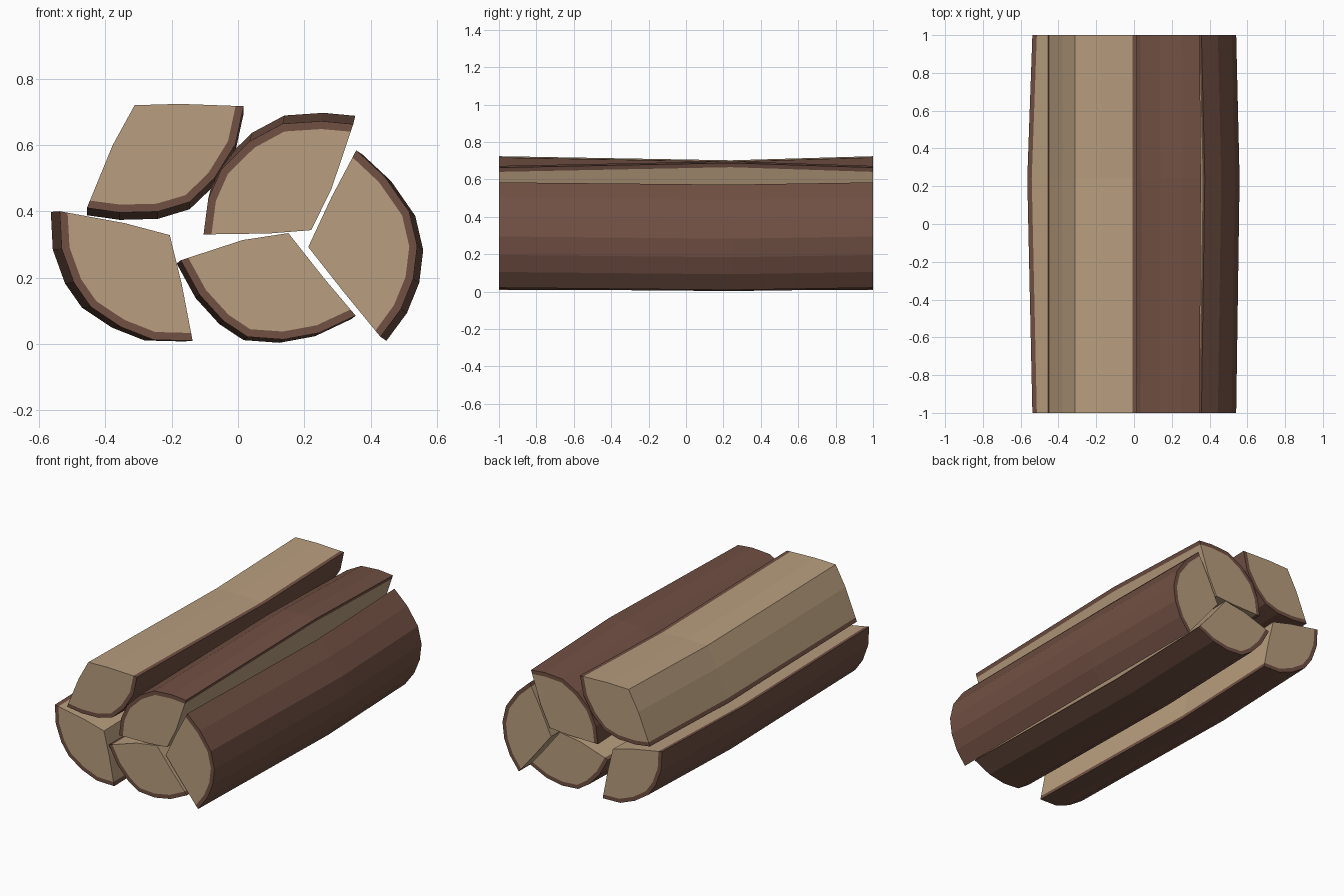
import bpy, bmesh
from mathutils import Vector

if "Cube" in bpy.data.objects:
    bpy.data.objects.remove(bpy.data.objects["Cube"])

BARK = 0.024      # bark thickness
MID_Y = 0.24      # position of the bowed middle section


def material(name, color):
    m = bpy.data.materials.new(name)
    m.diffuse_color = color
    m.use_nodes = True
    m.node_tree.nodes["Principled BSDF"].inputs["Base Color"].default_value = m.diffuse_color
    return m


wood = material("split_wood", (0.48, 0.34, 0.21, 1))
bark = material("bark", (0.165, 0.08, 0.056, 1))


def split_log(name, apex, side_a, side_b, arc, shift):
    """Wedge of a trunk: apex, a point on each split side, bark arc, bow of the middle."""
    apex, side_a, side_b = Vector(apex), Vector(side_a), Vector(side_b)
    arc = [Vector(p) for p in arc]
    # inner edge of the bark
    inner = []
    for i, p in enumerate(arc):
        if i == 0:
            d = (side_a - p).normalized()
        elif i == len(arc) - 1:
            d = (side_b - p).normalized()
        else:
            t = (arc[i + 1] - arc[i - 1]).normalized()
            d = Vector((-t.y, t.x))
            if d.dot(apex - p) < 0:
                d = -d
        inner.append(p + d * BARK)

    outline = [apex, side_a, inner[0]] + arc + [inner[-1], side_b]
    n, k = len(outline), len(arc)
    bm = bmesh.new()
    rings = []
    for y, s in ((-1, 0), (MID_Y, 1), (1, 0)):
        rings.append([bm.verts.new((p.x + shift[0] * s, y, p.y + shift[1] * s))
                      for p in outline])

    # long sides: split wood next to the apex, bark on the rest
    for r0, r1 in zip(rings, rings[1:]):
        for i in range(n):
            j = (i + 1) % n
            f = bm.faces.new((r0[i], r0[j], r1[j], r1[i]))
            f.material_index = 1 if 2 <= i <= k + 2 else 0

    # ends: wood face with a bark rim
    for ring, y in ((rings[0], -1), (rings[2], 1)):
        rim = ([ring[2]] + [bm.verts.new((p.x, y, p.y)) for p in inner[1:-1]]
               + [ring[k + 3]])
        bm.faces.new([ring[0], ring[1]] + rim + [ring[k + 4]])
        outer = ring[3:3 + k]
        for i in range(k - 1):
            f = bm.faces.new((rim[i], outer[i], outer[i + 1], rim[i + 1]))
            f.material_index = 1

    bmesh.ops.recalc_face_normals(bm, faces=bm.faces)
    me = bpy.data.meshes.new(name)
    bm.to_mesh(me)
    bm.free()
    me.materials.append(wood)
    me.materials.append(bark)
    ob = bpy.data.objects.new(name, me)
    bpy.context.collection.objects.link(ob)


split_log("log_top_left", (-0.312, 0.72), (-0.176, 0.724), (-0.378, 0.6),
          [(0.017, 0.717), (-0.008, 0.602), (-0.071, 0.5), (-0.146, 0.428),
           (-0.242, 0.399), (-0.357, 0.396), (-0.456, 0.41)], (0, -0.022))

split_log("log_top_right", (0.221, 0.343), (0.282, 0.467), (0.095, 0.333),
          [(0.348, 0.663), (0.252, 0.672), (0.134, 0.664), (0.035, 0.611),
           (-0.05, 0.527), (-0.09, 0.437), (-0.104, 0.33)], (0.006, 0.025))

split_log("log_right", (0.212, 0.292), (0.282, 0.442), (0.32, 0.155),
          [(0.357, 0.584), (0.444, 0.503), (0.517, 0.398), (0.541, 0.295),
           (0.529, 0.196), (0.492, 0.105), (0.43, 0.021)], (0.018, -0.012))

split_log("log_bottom_middle", (0.152, 0.334), (0.014, 0.313), (0.261, 0.196),
          [(-0.173, 0.252), (-0.116, 0.148), (-0.044, 0.069), (0.029, 0.021),
           (0.137, 0.013), (0.245, 0.033), (0.355, 0.085)], (-0.012, -0.01))

split_log("log_bottom_left", (-0.206, 0.328), (-0.342, 0.364), (-0.17, 0.181),
          [(-0.538, 0.4), (-0.532, 0.286), (-0.495, 0.184), (-0.444, 0.111),
           (-0.354, 0.051), (-0.255, 0.012), (-0.137, 0.009)], (-0.027, -0.002))
